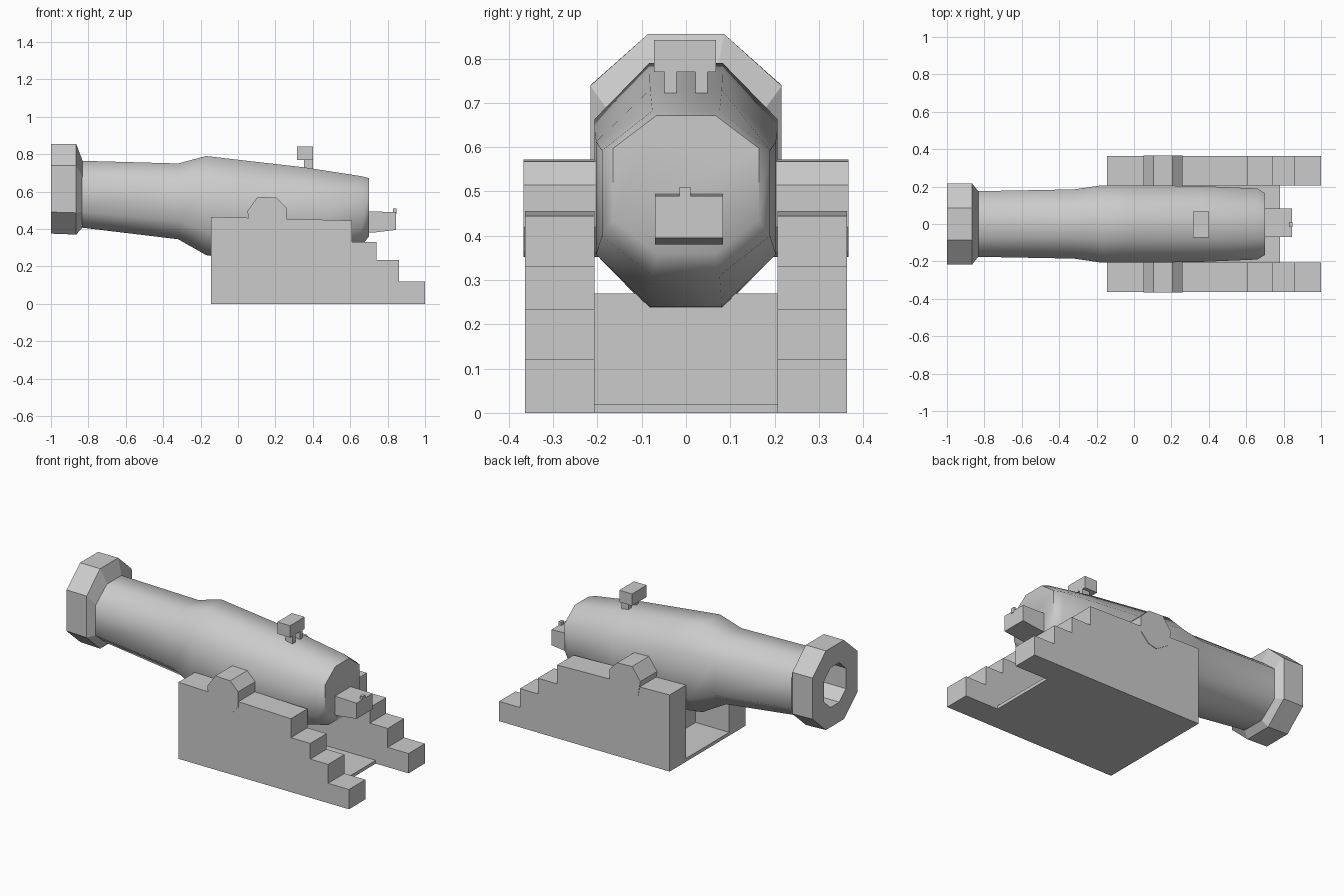
import bpy, bmesh
from math import radians

if "Cube" in bpy.data.objects:
    bpy.data.objects.remove(bpy.data.objects["Cube"])


def finish(bm, name, smooth=None):
    bmesh.ops.recalc_face_normals(bm, faces=bm.faces)
    mesh = bpy.data.meshes.new(name)
    bm.to_mesh(mesh)
    bm.free()
    ob = bpy.data.objects.new(name, mesh)
    bpy.context.collection.objects.link(ob)
    if smooth:
        bpy.ops.object.select_all(action='DESELECT')
        ob.select_set(True)
        bpy.context.view_layer.objects.active = ob
        bpy.ops.object.shade_smooth_by_angle(angle=radians(smooth))
    return ob


def octagon(half_w, low, high, flat=0.4, side=0.52):
    """Eight-sided section in y, z."""
    c, h = (low + high) / 2, (high - low) / 2
    w, f, s = half_w, half_w * flat, h * side
    return [(f, c + h), (w, c + s), (w, c - s), (f, c - h),
            (-f, c - h), (-w, c - s), (-w, c + s), (-f, c + h)]


def loft(name, sections, cap_start=True, cap_end=True, smooth=None):
    """Skin octagons given as (x, half width, bottom, top)."""
    bm = bmesh.new()
    rings = [[bm.verts.new((x, y, z)) for y, z in octagon(w, lo, hi)]
             for x, w, lo, hi in sections]
    for a, b in zip(rings, rings[1:]):
        for i in range(8):
            j = (i + 1) % 8
            bm.faces.new((a[i], a[j], b[j], b[i]))
    if cap_start:
        bm.faces.new(rings[0])
    if cap_end:
        bm.faces.new(rings[-1])
    return finish(bm, name, smooth)


def extrude_profile(name, points, y0, y1):
    """Extrude an x, z outline along y."""
    bm = bmesh.new()
    face = bm.faces.new([bm.verts.new((x, y0, z)) for x, z in points])
    res = bmesh.ops.extrude_face_region(bm, geom=[face])
    verts = [v for v in res['geom'] if isinstance(v, bmesh.types.BMVert)]
    bmesh.ops.translate(bm, verts=verts, vec=(0, y1 - y0, 0))
    return finish(bm, name)


def box(name, x, y, z):
    return extrude_profile(name, [(x[0], z[0]), (x[1], z[0]), (x[1], z[1]), (x[0], z[1])], *y)


# Barrel, open at the front where the bore enters
loft("barrel", [(-0.86, 0.175, 0.41, 0.765), (-0.32, 0.185, 0.345, 0.75),
                (-0.17, 0.207, 0.26, 0.79), (0.0, 0.207, 0.235, 0.77),
                (0.35, 0.203, 0.24, 0.73), (0.66, 0.19, 0.31, 0.682),
                (0.70, 0.165, 0.36, 0.672)], cap_start=False, smooth=50)

# Muzzle ring and bore
loft("muzzle_and_bore", [(-0.45, 0.105, 0.495, 0.735), (-1.0, 0.105, 0.495, 0.735),
                         (-1.0, 0.216, 0.375, 0.855), (-0.865, 0.216, 0.37, 0.855),
                         (-0.83, 0.172, 0.41, 0.762)], cap_end=False)

# Knob at the breech with its small tip
extrude_profile("breech_knob", [(0.66, 0.38), (0.72, 0.38), (0.845, 0.395),
                                (0.845, 0.49), (0.66, 0.495)], -0.07, 0.083)
box("knob_tip", (0.83, 0.848), (-0.015, 0.01), (0.48, 0.51))

# Rear sight on two posts
box("sight", (0.315, 0.4), (-0.072, 0.068), (0.77, 0.842))
for n, y in (("left", 0.022), ("right", -0.048)):
    box("sight_post_" + n, (0.352, 0.4), (y, y + 0.026), (0.68, 0.78))

# Trunnion running through both cheeks
extrude_profile("trunnion", [(0.05, 0.495), (0.105, 0.572), (0.205, 0.568), (0.258, 0.515),
                             (0.258, 0.42), (0.205, 0.365), (0.15, 0.352), (0.065, 0.405)],
                -0.367, 0.367)

# Stepped carriage cheeks
cheek = [(-0.145, 0), (-0.145, 0.465), (0.61, 0.445), (0.61, 0.33), (0.74, 0.33),
         (0.74, 0.235), (0.86, 0.235), (0.86, 0.12), (1.0, 0.12), (1.0, 0)]
extrude_profile("left_cheek", cheek, 0.207, 0.364)
extrude_profile("right_cheek", cheek, -0.364, -0.207)

# Floor and cross wall between the cheeks
box("carriage_floor", (-0.145, 0.78), (-0.21, 0.21), (0, 0.02))
box("cross_wall", (0.08, 0.2), (-0.21, 0.21), (0.01, 0.27))
